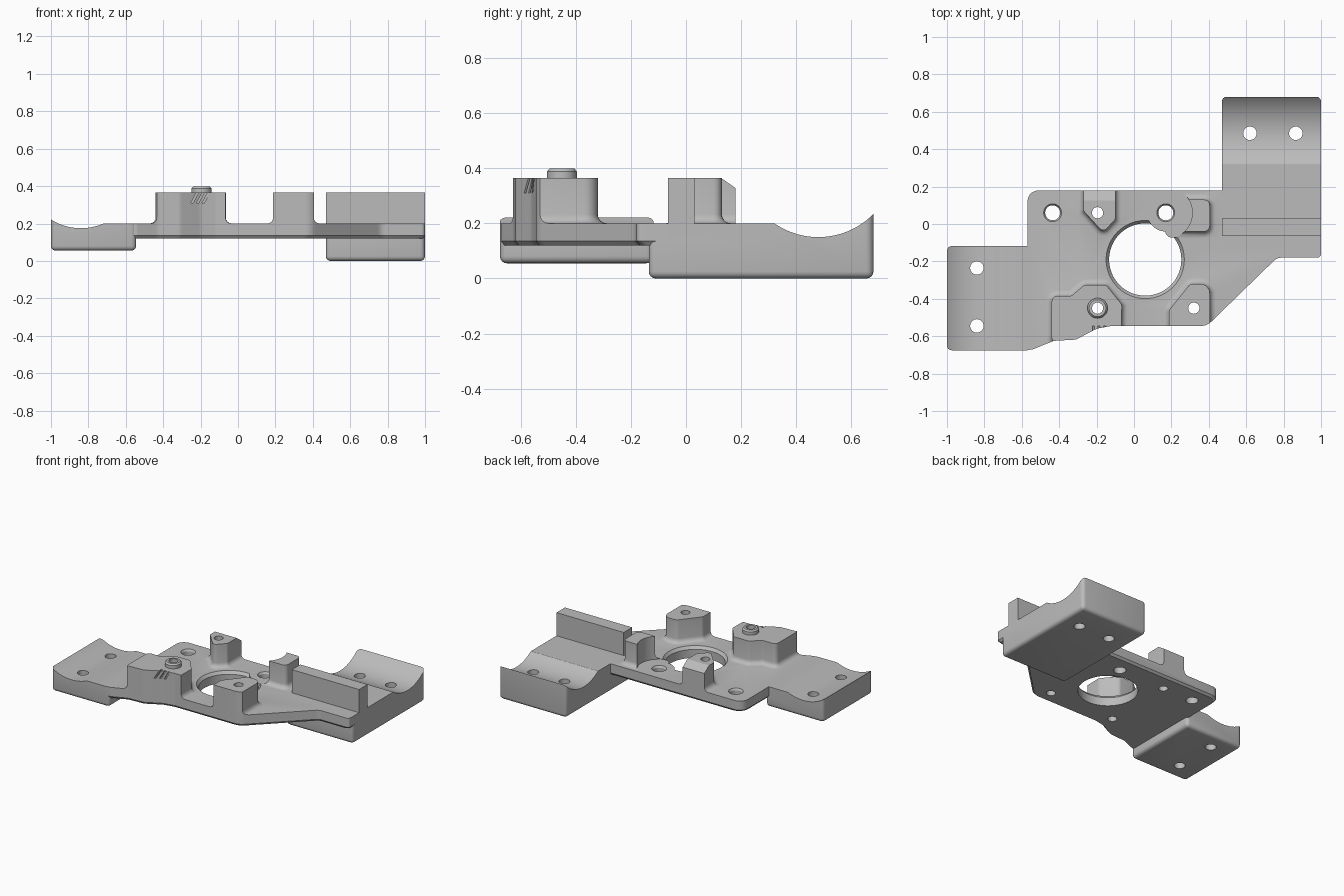
import bpy, bmesh, math
from mathutils import Vector

cube = bpy.data.objects.get("Cube")
if cube:
    bpy.data.objects.remove(cube, do_unlink=True)

grey = bpy.data.materials.new("machined_grey")
grey.use_nodes = True
grey.diffuse_color = (0.5, 0.5, 0.5, 1)
grey.node_tree.nodes["Principled BSDF"].inputs["Base Color"].default_value = (0.5, 0.5, 0.5, 1)


def make_object(name, bm):
    bmesh.ops.recalc_face_normals(bm, faces=bm.faces)
    mesh = bpy.data.meshes.new(name)
    bm.to_mesh(mesh)
    bm.free()
    mesh.materials.append(grey)
    obj = bpy.data.objects.new(name, mesh)
    bpy.context.collection.objects.link(obj)
    return obj


def loft(name, rings, axis="z"):
    """Skin matching closed rings, each given as (height, points)."""
    place = {"z": lambda a, b, h: (a, b, h), "x": lambda a, b, h: (h, a, b),
             "y": lambda a, b, h: (a, h, b)}[axis]
    bm = bmesh.new()
    loops = [[bm.verts.new(place(a, b, h)) for a, b in pts] for h, pts in rings]
    n = len(loops[0])
    for low, high in zip(loops, loops[1:]):
        for i in range(n):
            j = (i + 1) % n
            bm.faces.new((low[i], low[j], high[j], high[i]))
    bm.faces.new(loops[0][::-1])
    bm.faces.new(loops[-1])
    return make_object(name, bm)


def circle(x, y, r, n=48):
    return [(x + r * math.cos(math.tau * i / n), y + r * math.sin(math.tau * i / n)) for i in range(n)]


def drum(name, x, y, r, low, high, axis="z", n=48):
    return loft(name, [(low, circle(x, y, r, n)), (high, circle(x, y, r, n))], axis)


def rounded(corners, grow=0.0, steps=5):
    """Counter-clockwise (x, y, radius) corners to a rounded outline, offset outward by grow."""
    pts = [Vector(c[:2]) for c in corners]
    n = len(pts)
    moved, turns = [], []
    for i, p in enumerate(pts):
        d1 = (p - pts[i - 1]).normalized()
        d2 = (pts[(i + 1) % n] - p).normalized()
        n1, n2 = Vector((d1.y, -d1.x)), Vector((d2.y, -d2.x))
        moved.append(p + (n1 + n2) * grow / (1 + n1.dot(n2)))
        turns.append(d1.x * d2.y - d1.y * d2.x)
    out = []
    for i, p in enumerate(moved):
        a, b = moved[i - 1] - p, moved[(i + 1) % n] - p
        r = max(0.002, corners[i][2] + math.copysign(grow, turns[i]))
        half = a.angle(b) / 2
        cut = min(r / math.tan(half), 0.48 * a.length, 0.48 * b.length)
        s, e = p + a.normalized() * cut, p + b.normalized() * cut
        mid = p + (a.normalized() + b.normalized()).normalized() * cut / math.cos(half)
        u, v = s - mid, e - mid
        ang = u.angle_signed(v)
        start = math.atan2(u.y, u.x)
        for k in range(steps + 1):
            t = start - ang * k / steps
            out.append((mid.x + u.length * math.cos(t), mid.y + u.length * math.sin(t)))
    return out


def box(name, low, high, bevel=0.0):
    """Box whose bottom and upright edges can be rounded."""
    bm = bmesh.new()
    bmesh.ops.create_cube(bm, size=1)
    for v in bm.verts:
        v.co = [l if c < 0 else h for c, l, h in zip(v.co, low, high)]
    if bevel:
        edges = [e for e in bm.edges if min(v.co.z for v in e.verts) < low[2] + 0.001]
        bmesh.ops.bevel(bm, geom=edges, offset=bevel, segments=4, profile=0.5, affect="EDGES")
    return make_object(name, bm)


def combine(target, other, operation):
    mod = target.modifiers.new(operation.lower(), "BOOLEAN")
    mod.operation, mod.object, mod.solver = operation, other, "EXACT"
    bpy.context.view_layer.objects.active = target
    bpy.ops.object.modifier_apply(modifier=mod.name)
    bpy.data.objects.remove(other, do_unlink=True)


# Main plate with a softened lower edge
outline = [(-0.6, -0.67, 0), (-0.54, -0.67, 0.02), (-0.43, -0.625, 0.08), (-0.31, -0.618, 0.05),
           (-0.2, -0.56, 0.08), (-0.12, -0.545, 0.06), (0.39, -0.545, 0.08), (0.765, -0.18, 0.06),
           (1, -0.18, 0.02), (1, 0.18, 0), (-0.57, 0.18, 0.06), (-0.57, -0.12, 0), (-0.6, -0.12, 0)]
bracket = loft("mounting_bracket", [(0.12, rounded(outline, -0.012)), (0.135, rounded(outline)),
                                    (0.2, rounded(outline))])

# Left saddle, hollowed along y
saddle = box("left_saddle", (-1, -0.675, 0.055), (-0.545, -0.118, 0.25), 0.025)
combine(saddle, box("trim", (-0.84, -1, 0.2), (0, 1, 1)), "DIFFERENCE")
combine(saddle, drum("groove", -0.84, 0.475, 0.3, -1, 1, "y", 128), "DIFFERENCE")
combine(bracket, saddle, "UNION")

# Right saddle, hollowed along x
saddle = box("right_saddle", (0.47, -0.135, 0), (1, 0.68, 0.3), 0.025)
combine(saddle, box("trim", (0, -1, 0.2), (2, 0.48, 1)), "DIFFERENCE")
combine(saddle, drum("groove", 0.48, 0.43, 0.28, 0, 2, "x", 128), "DIFFERENCE")
combine(bracket, saddle, "UNION")

# Central bore with a chamfered rim, and the screw pad that reaches into it
bore = (0.06, -0.19)
combine(bracket, loft("bore", [(0.05, circle(*bore, 0.193, 96)), (0.18, circle(*bore, 0.193, 96)),
                               (0.22, circle(*bore, 0.225, 96))]), "DIFFERENCE")
combine(bracket, drum("screw_pad", 0.17, 0.06, 0.1, 0.125, 0.2), "UNION")


def post(name, corners):
    """Upright post with a filleted foot, trimmed flush with the plate edge."""
    f = 0.032
    rings = [(0.16, rounded(corners, f))]
    for k in range(5):
        t = math.pi / 2 * k / 4
        rings.append((0.2 + f * (1 - math.cos(t)), rounded(corners, f * (1 - math.sin(t)))))
    rings.append((0.365, rounded(corners)))
    obj = loft(name, rings)
    edge = rounded(outline)
    combine(obj, loft("edge_trim", [(0.1, edge), (0.5, edge)]), "INTERSECT")
    return obj


# Posts around the bore
large = post("large_post", [(-0.44, -0.61, 0.03), (-0.41, -0.7, 0.01), (-0.07, -0.7, 0.01), (-0.065, -0.43, 0.03),
                            (-0.15, -0.325, 0.03), (-0.265, -0.325, 0.03), (-0.335, -0.385, 0.03),
                            (-0.44, -0.385, 0.03)])
for x in (-0.23, -0.2, -0.17):
    slant = [(x - 0.022, 0.31), (x - 0.01, 0.31), (x + 0.022, 0.37), (x + 0.01, 0.37)]
    combine(large, loft("slot", [(-0.6, slant), (-0.545, slant)], "y"), "DIFFERENCE")
combine(large, loft("locating_boss", [(0.33, circle(-0.195, -0.45, 0.054)), (0.388, circle(-0.195, -0.45, 0.054)),
                                      (0.398, circle(-0.195, -0.45, 0.045))]), "UNION")

front = post("front_post", [(0.188, -0.7, 0), (0.405, -0.7, 0), (0.405, -0.32, 0.05),
                            (0.3, -0.32, 0.04), (0.188, -0.46, 0.03)])

back = post("back_post", [(-0.1, 0.3, 0), (-0.27, 0.3, 0), (-0.27, 0.07, 0.02),
                          (-0.165, -0.045, 0.025), (-0.1, 0.025, 0.02)])
combine(back, loft("slope", [(-0.5, [(0.125, 0.366), (0.2, 0.314), (0.2, 0.5), (0.125, 0.5)]),
                             (0, [(0.125, 0.366), (0.2, 0.314), (0.2, 0.5), (0.125, 0.5)])], "x"), "DIFFERENCE")

crescent = post("crescent_post", [(0.2, -0.04, 0), (0.405, -0.04, 0.03), (0.405, 0.13, 0.03), (0.2, 0.13, 0)])
combine(crescent, drum("screw_clearance", 0.17, 0.06, 0.142, 0.2, 0.5), "DIFFERENCE")

for obj in (large, front, back, crescent):
    combine(bracket, obj, "UNION")

# Stop wall on the right saddle
combine(bracket, box("stop_wall", (0.47, -0.065, 0.15), (1, 0.03, 0.365)), "UNION")

# Screw holes
for x, y, r in [(0.62, 0.485, 0.036), (0.865, 0.485, 0.036), (-0.84, -0.235, 0.036), (-0.84, -0.545, 0.036),
                (-0.435, 0.06, 0.04), (0.17, 0.06, 0.04), (-0.195, 0.06, 0.03), (0.32, -0.45, 0.03),
                (-0.195, -0.45, 0.03)]:
    combine(bracket, drum("screw_hole", x, y, r, -0.1, 0.6, n=32), "DIFFERENCE")
for x in (-0.435, 0.17):
    combine(bracket, loft("countersink", [(0.18, circle(x, 0.06, 0.036)), (0.21, circle(x, 0.06, 0.054))]),
            "DIFFERENCE")

bpy.ops.object.select_all(action="DESELECT")
bracket.select_set(True)
bpy.context.view_layer.objects.active = bracket
bpy.ops.object.shade_smooth_by_angle(angle=math.radians(30))
